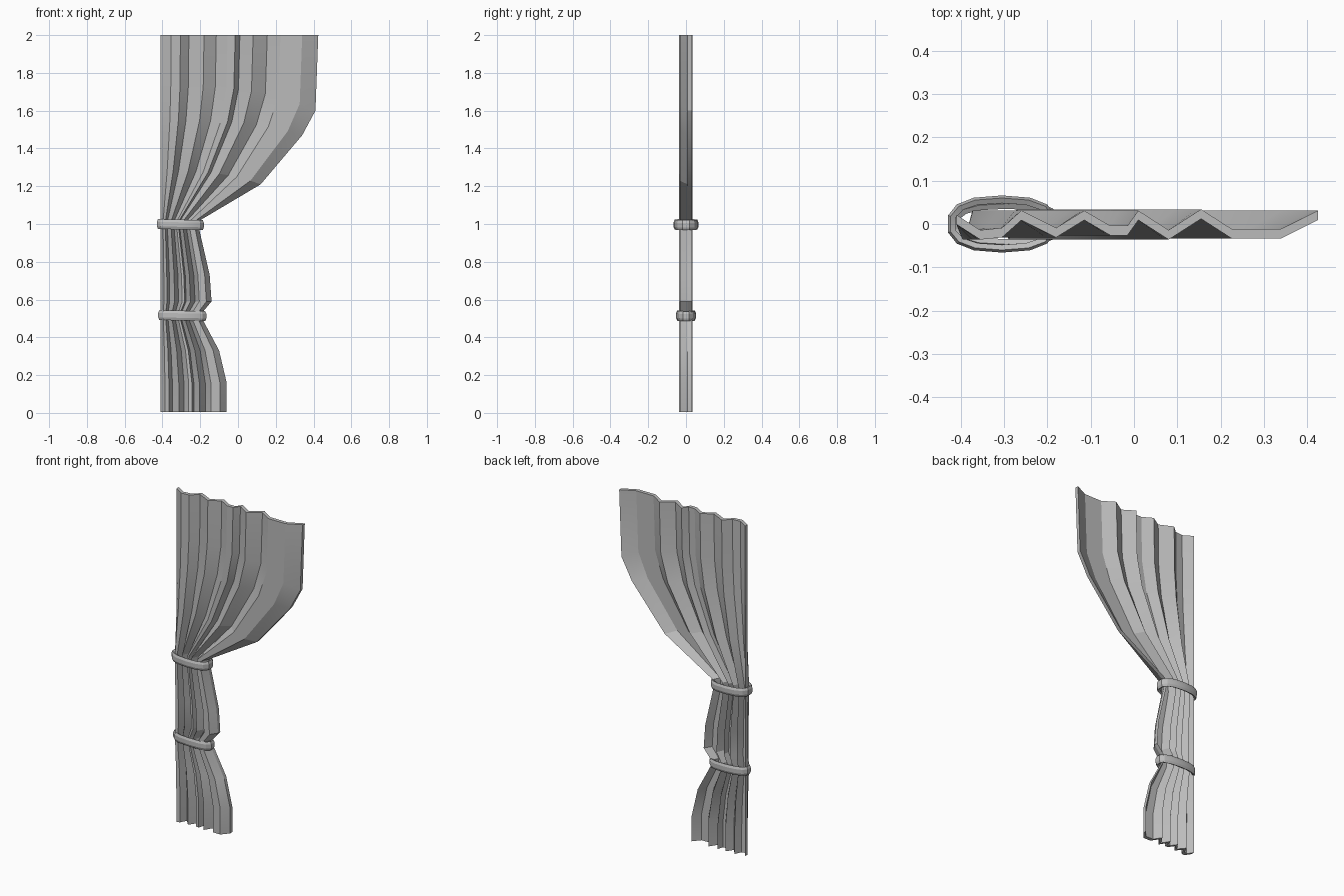
import bpy, bmesh, math

if "Cube" in bpy.data.objects:
    bpy.data.objects.remove(bpy.data.objects["Cube"])

LEFT = -0.41
cloth = bpy.data.materials.new("grey cloth")
cloth.use_nodes = True
cloth.diffuse_color = (0.5, 0.5, 0.5, 1)
cloth.node_tree.nodes["Principled BSDF"].inputs["Base Color"].default_value = (0.5, 0.5, 0.5, 1)


def finish(bm, name):
    bmesh.ops.recalc_face_normals(bm, faces=bm.faces)
    mesh = bpy.data.meshes.new(name)
    bm.to_mesh(mesh)
    bm.free()
    ob = bpy.data.objects.new(name, mesh)
    bpy.context.collection.objects.link(ob)
    mesh.materials.append(cloth)
    bpy.ops.object.select_all(action='DESELECT')
    ob.select_set(True)
    bpy.context.view_layer.objects.active = ob
    bpy.ops.object.shade_smooth_by_angle(angle=math.radians(20))
    return ob


# Pleat profile along the curtain rail (x, y)
pleats = [(-0.41, 0.005), (-0.355, -0.03), (-0.305, -0.025), (-0.26, 0.015),
          (-0.18, -0.025), (-0.115, 0.015), (-0.055, -0.02), (-0.015, -0.02),
          (0.01, 0.015), (0.08, -0.03), (0.155, 0.018), (0.225, -0.027),
          (0.34, -0.027), (0.425, 0.015)]
# Height, right edge, and how far the right edge sags below the row
rows = [(2.0, 0.425, 0), (1.73, 0.41, 0.13), (1.55, 0.34, 0.08), (1.28, 0.12, 0.07),
        (1.02, -0.2, 0), (0.97, -0.205, 0), (0.73, -0.15, 0), (0.59, -0.14, 0),
        (0.53, -0.19, 0), (0.49, -0.185, 0), (0.33, -0.10, 0), (0.16, -0.06, 0),
        (0.005, -0.06, 0)]


def curtain():
    bm = bmesh.new()
    grid = []
    for z, right, sag in rows:
        line = []
        for x, y in pleats:
            u = (x - LEFT) / (pleats[-1][0] - LEFT)
            line.append(bm.verts.new((LEFT + u * (right - LEFT), y, z - sag * u ** 3)))
        grid.append(line)
    for a, b in zip(grid, grid[1:]):
        for i in range(len(pleats) - 1):
            bm.faces.new((a[i], a[i + 1], b[i + 1], b[i]))
    # Thickness: a second sheet set back in y, joined along the border
    border = [e for e in bm.edges if e.is_boundary]
    copy = bmesh.ops.duplicate(bm, geom=bm.verts[:] + bm.edges[:] + bm.faces[:])
    twin = copy["vert_map"]
    for line in grid:
        for v in line:
            twin[v].co.y += 0.016
            v.co.y -= 0.006
    for e in border:
        a, b = e.verts
        bm.faces.new((a, b, twin[b], twin[a]))
    return finish(bm, "curtain")


def tie(name, cx, cz, half_x, half_y, tilt):
    # Faceted oval band with a rounded cross-section
    bm = bmesh.new()
    section = [(-0.022, 0.012), (-0.012, 0.024), (0, 0.024), (0, -0.024),
               (-0.012, -0.026), (-0.022, -0.012)]
    section = [(-0.018, 0.02), (-0.006, 0.026), (0, 0.012), (0, -0.012),
               (-0.006, -0.026), (-0.018, -0.02)]
    count = 14
    loops = []
    for i in range(count):
        t = math.tau * (i + 0.5) / count
        c, s = math.cos(t), math.sin(t)
        px = math.copysign(abs(c) ** 0.8, c)
        py = math.copysign(abs(s) ** 0.8, s)
        loops.append([bm.verts.new((cx + px * (half_x + r), py * (half_y + r),
                                    cz + h + tilt * px)) for r, h in section])
    n = len(section)
    for i in range(count):
        a, b = loops[i], loops[(i + 1) % count]
        for j in range(n):
            k = (j + 1) % n
            bm.faces.new((a[j], a[k], b[k], b[j]))
    return finish(bm, name)


curtain()
tie("upper_tie", -0.305, 0.997, 0.127, 0.066, -0.003)
tie("lower_tie", -0.295, 0.515, 0.13, 0.053, -0.003)
